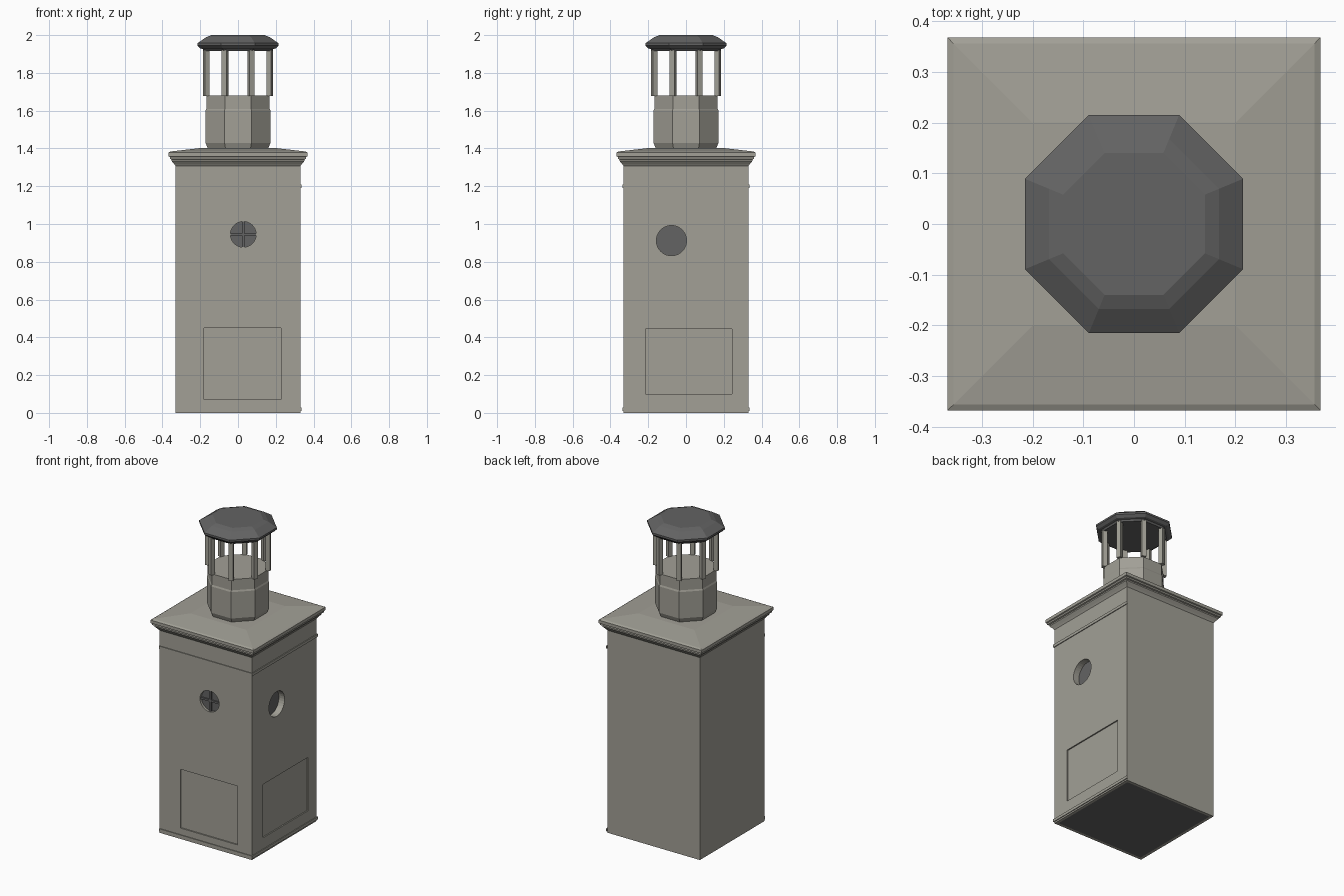
import bpy, bmesh, math
from mathutils import Matrix, Vector

old = bpy.data.objects.get("Cube")
if old:
    bpy.data.objects.remove(old, do_unlink=True)


def material(name, color):
    m = bpy.data.materials.new(name)
    m.use_nodes = True
    m.diffuse_color = color
    m.node_tree.nodes["Principled BSDF"].inputs["Base Color"].default_value = color
    return m


STONE = material("warm grey stone", (0.36, 0.35, 0.305, 1))
DARK = material("dark grey", (0.125, 0.125, 0.125, 1))
HALF = 0.331  # half width of the tower


def finish(name, bm, *mats):
    bmesh.ops.recalc_face_normals(bm, faces=bm.faces)
    mesh = bpy.data.meshes.new(name)
    bm.to_mesh(mesh)
    bm.free()
    for m in mats:
        mesh.materials.append(m)
    ob = bpy.data.objects.new(name, mesh)
    bpy.context.collection.objects.link(ob)
    return ob


def stack(name, profile, sides, mat):
    """Regular prism through (apothem, height) rings, with flats facing the axes."""
    bm = bmesh.new()
    rings = []
    for apothem, z in profile:
        r = apothem / math.cos(math.pi / sides)
        angles = [(i + 0.5) * math.tau / sides for i in range(sides)]
        rings.append([bm.verts.new((r * math.cos(a), r * math.sin(a), z)) for a in angles])
    for low, high in zip(rings, rings[1:]):
        for i in range(sides):
            j = (i + 1) % sides
            bm.faces.new((low[i], low[j], high[j], high[i]))
    bm.faces.new(rings[0])
    bm.faces.new(rings[-1])
    return finish(name, bm, mat)


def plate(name, outline, near, far, turn, mat, rim=0):
    """Extrude a wall outline between two distances from the wall; rim keeps only a border."""
    bm = bmesh.new()
    face = bm.faces.new([bm.verts.new((u, -HALF - near, z)) for u, z in outline])
    if rim:
        bmesh.ops.inset_region(bm, faces=[face], thickness=rim)
        bmesh.ops.delete(bm, geom=[face], context='FACES')
    out = bmesh.ops.extrude_face_region(bm, geom=bm.faces[:])
    moved = [g for g in out["geom"] if isinstance(g, bmesh.types.BMVert)]
    bmesh.ops.translate(bm, verts=moved, vec=Vector((0, near - far, 0)))
    bm.transform(Matrix.Rotation(turn, 4, 'Z'))
    return finish(name, bm, mat)


def circle(u, z, r, n=32):
    return [(u + r * math.cos(i * math.tau / n), z + r * math.sin(i * math.tau / n)) for i in range(n)]


def rectangle(u0, u1, z0, z1):
    return [(u0, z0), (u1, z0), (u1, z1), (u0, z1)]


def arch(u0, u1, z0, z1, step_u, step_z):
    """Round-headed outline with a small step at the lower right corner."""
    r, mid = (u1 - u0) / 2, (u0 + u1) / 2
    head = [(mid + r * math.cos(i * math.pi / 16), z1 - r + r * math.sin(i * math.pi / 16)) for i in range(17)]
    return [(u0, z0), (u1 - step_u, z0), (u1 - step_u, z0 + step_z), (u1, z0 + step_z)] + head


# Tower shaft with a dark panel on its underside
bm = bmesh.new()
bmesh.ops.create_cube(bm, size=1)
bm.transform(Matrix.Translation((0, 0, 0.66)) @ Matrix.Diagonal((HALF * 2, HALF * 2, 1.32, 1)))
bm.normal_update()
under = min(bm.faces, key=lambda f: f.calc_center_median().z)
bmesh.ops.inset_region(bm, faces=[under], thickness=0.025)
under.material_index = 1
shaft = finish("tower_shaft", bm, STONE, DARK)


def cut(outline, depth, turn):
    cutter = plate("cutter", outline, 0.05, -depth, turn, STONE)
    cutter.hide_render = True
    mod = shaft.modifiers.new("recess", 'BOOLEAN')
    mod.operation = 'DIFFERENCE'
    mod.solver = 'EXACT'
    mod.object = cutter
    bpy.context.view_layer.objects.active = shaft
    bpy.ops.object.modifier_apply(modifier=mod.name)
    bpy.data.objects.remove(cutter, do_unlink=True)


# Decorated walls: side, turn, window (u, z, radius, depth), arch, lower panel
walls = [
    ("front", 0, (0.028, 0.945, 0.068, 0.02),
     arch(-0.155, 0.13, 0.6, 1.1, 0.02, 0.03), rectangle(-0.18, 0.228, 0.07, 0.45)),
    ("left", math.pi / 2, (-0.077, 0.912, 0.08, 0.045),
     arch(-0.2, 0.102, 0.57, 1.03, 0.02, 0.04), rectangle(-0.215, 0.243, 0.1, 0.445)),
]
for side, turn, (u, z, r, depth), arch_line, panel in walls:
    cut(panel, 0.008, turn)
    cut(circle(u, z, r), depth, turn)
    plate(side + "_window_pane", circle(u, z, r), -depth - 0.002, -depth + 0.004, turn, DARK)
    plate(side + "_window_rim", circle(u, z, r + 0.012), -0.002, 0.005, turn, STONE, rim=0.012)
    plate(side + "_arch_trim", arch_line, -0.002, 0.008, turn, STONE, rim=0.009)
    for label, z0 in (("base", 0.01), ("upper", 1.19)):
        plate(side + "_" + label + "_band", rectangle(-HALF, HALF + 0.005, z0, z0 + 0.018),
              -0.002, 0.005, turn, STONE)
    if side == "front":
        b = 0.006
        plate("window_bar_upright", rectangle(u - b, u + b, z - r, z + r), -depth, -0.006, turn, DARK)
        plate("window_bar_cross", rectangle(u - r, u + r, z - b, z + b), -depth, -0.007, turn, DARK)

# Moulded cornice and shallow hipped roof
stack("cornice_roof", [(0.331, 1.308), (0.338, 1.318), (0.352, 1.334), (0.352, 1.342),
                       (0.361, 1.345), (0.361, 1.355), (0.368, 1.358), (0.368, 1.378),
                       (0.356, 1.384), (0.2, 1.402)], 4, STONE)

# Eight-sided lantern
stack("lantern_drum", [(0.158, 1.395), (0.172, 1.43), (0.172, 1.6), (0.168, 1.61),
                       (0.168, 1.68)], 8, STONE)
for i in range(8):
    a = (i + 0.5) * math.tau / 8
    bm = bmesh.new()
    bmesh.ops.create_cube(bm, size=1)
    bm.transform(Matrix.Rotation(a, 4, 'Z') @ Matrix.Translation((0.182, 0, 1.8))
                 @ Matrix.Diagonal((0.028, 0.028, 0.245, 1)))
    finish("lantern_post_%d" % (i + 1), bm, STONE)
stack("lantern_cap", [(0.18, 1.915), (0.186, 1.926), (0.2, 1.93), (0.215, 1.945), (0.215, 1.957),
                      (0.168, 1.989), (0.14, 2.0)], 8, DARK)
